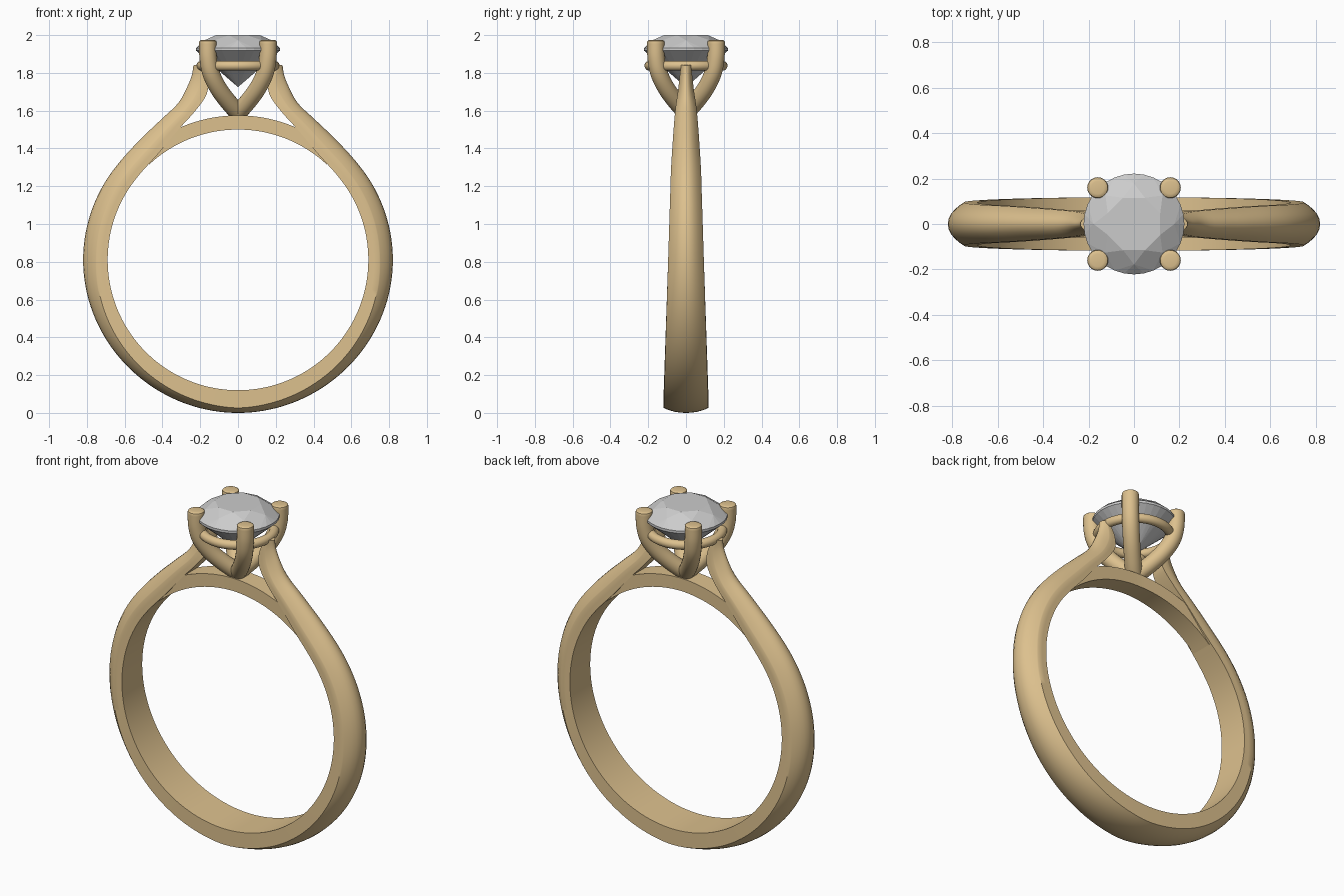
import bpy, bmesh, math
from mathutils import Vector

if "Cube" in bpy.data.objects:
    bpy.data.objects.remove(bpy.data.objects["Cube"])

gold = bpy.data.materials.new("gold")
gold.diffuse_color = (0.72, 0.53, 0.27, 1)
gold.use_nodes = True
gold.node_tree.nodes["Principled BSDF"].inputs["Base Color"].default_value = gold.diffuse_color
CZ, R_IN = 0.81, 0.69          # finger hole centre height and radius


def finish(name, bm, smooth=None, mat=None):
    bmesh.ops.recalc_face_normals(bm, faces=bm.faces)
    me = bpy.data.meshes.new(name)
    bm.to_mesh(me)
    bm.free()
    ob = bpy.data.objects.new(name, me)
    bpy.context.collection.objects.link(ob)
    if mat:
        me.materials.append(mat)
    if smooth:
        bpy.ops.object.select_all(action='DESELECT')
        ob.select_set(True)
        bpy.context.view_layer.objects.active = ob
        bpy.ops.object.shade_smooth_by_angle(angle=math.radians(smooth))
    return ob


def loft(name, rings, closed=False):
    bm = bmesh.new()
    vs = [[bm.verts.new(p) for p in ring] for ring in rings]
    n = len(vs[0])
    pairs = list(zip(vs, vs[1:])) + ([(vs[-1], vs[0])] if closed else [])
    for a, b in pairs:
        for i in range(n):
            j = (i + 1) % n
            bm.faces.new((a[i], a[j], b[j], b[i]))
    if not closed:
        bm.faces.new(vs[0])
        bm.faces.new(vs[-1])
    return finish(name, bm, 35, gold)


def spline(pts, steps):
    """Catmull-Rom through tuples of any length."""
    out = []
    for i in range(len(pts) - 1):
        p0, p1, p2, p3 = (pts[max(i - 1, 0)], pts[i], pts[i + 1],
                          pts[min(i + 2, len(pts) - 1)])
        for s in range(steps):
            t = s / steps
            out.append(tuple(
                0.5 * (2 * b + (c - a) * t + (2 * a - 5 * b + 4 * c - d) * t * t
                       + (3 * b - a - 3 * c + d) * t ** 3)
                for a, b, c, d in zip(p0, p1, p2, p3)))
    return out + [pts[-1]]


def section(ix, iz, ox, oz, w, e, n=12):
    """D section: flat inside, straight walls up to fraction e, domed outside."""
    prof = [(-w, 0), (-w * 0.5, 0), (0, 0), (w * 0.5, 0), (w, 0), (w, e * 0.5)]
    for k in range(n + 1):
        c = math.cos(math.pi * k / n)
        prof.append((w * c, e + (1 - e) * (1 - abs(c) ** 2.2)))
    prof.append((-w, e * 0.5))
    return [(ix + (ox - ix) * u, y, iz + (oz - iz) * u) for y, u in prof]


# Shank: round lower band flowing into the cathedral shoulders
half = []
for deg in range(0, 131, 10):
    a = math.radians(deg)
    s, c = math.sin(a), -math.cos(a)
    r_out = 0.81 + 0.01 * s ** 4
    z = CZ + R_IN * c
    e = 0.78 - 0.33 * min(deg / 90, 1)
    half.append((R_IN * s, z, r_out * s, CZ + r_out * c, 0.122 - 0.034 * z, e))
half += [(0.42, 1.375, 0.515, 1.45, 0.072, 0.45),
         (0.32, 1.495, 0.405, 1.555, 0.064, 0.45),
         (0.225, 1.60, 0.315, 1.642, 0.055, 0.45),
         (0.165, 1.69, 0.267, 1.73, 0.042, 0.45),
         (0.165, 1.77, 0.244, 1.79, 0.034, 0.45),
         (0.20, 1.845, 0.236, 1.84, 0.027, 0.45)]
mirrored = [(-p[0], p[1], -p[2], *p[3:]) for p in half[:0:-1]]
loft("shank", [section(*p) for p in spline(mirrored + half, 4)])

# Bridge: thin arc closing the finger hole under the head
rings = []
for k in range(41):
    a = math.radians(-43 + 86 * k / 40)
    w = 0.055 + 0.012 * abs(a)
    rings.append([(r * math.sin(a), y, CZ + r * math.cos(a))
                  for r, y in ((R_IN, -w), (R_IN, w), (0.765, w), (0.765, -w))])
loft("bridge", rings)

# Four prongs curving out from the bridge to the gem
path = spline([(0.0, 1.59), (0.05, 1.645), (0.105, 1.72), (0.143, 1.80),
               (0.158, 1.88), (0.16, 1.962)], 6)
for q, label in enumerate(("back_right", "back_left", "front_left", "front_right")):
    ang = math.radians(45 + 90 * q)
    out = Vector((math.cos(ang), math.sin(ang), 0))
    side = Vector((-out.y, out.x, 0))
    pts = [out * d * math.sqrt(2) + Vector((0, 0, z)) for d, z in path]
    rad = [0.046] * len(pts)
    for dz, r in ((0.007, 0.044), (0.011, 0.038), (0.013, 0.028)):   # soft tip
        pts.append(pts[len(path) - 1] + Vector((0, 0, dz)))
        rad.append(r)
    rings = []
    for i, p in enumerate(pts):
        t = (pts[min(i + 1, len(pts) - 1)] - pts[max(i - 1, 0)]).normalized()
        nrm = side.cross(t)
        rings.append([p + rad[i] * (math.cos(b) * nrm + math.sin(b) * side)
                      for b in (2 * math.pi * k / 24 for k in range(24))])
    loft("prong_" + label, rings)

# Seat ring under the gem
rings = []
for k in range(64):
    a = 2 * math.pi * k / 64
    ring = []
    for m in range(16):
        b = 2 * math.pi * m / 16
        r = 0.194 + 0.026 * math.cos(b)
        ring.append((r * math.cos(a), r * math.sin(a), 1.838 + 0.026 * math.sin(b)))
    rings.append(ring)
loft("seat_ring", rings, closed=True)

# Brilliant-cut gem: hull of table, crown, girdle, pavilion and culet points
bm = bmesh.new()


def circle_points(r, z, n, off=0.0):
    for k in range(n):
        a = 2 * math.pi * (k + off) / n
        bm.verts.new((r * math.cos(a), r * math.sin(a), z))


RT, RG, ZT, ZG = 0.125, 0.222, 2.0, 1.932
r_mid = 0.178
z_mid = ZT - (r_mid * math.cos(math.pi / 8) - RT) * (ZT - ZG) / (RG - RT)
circle_points(RT, ZT, 8, 0.5)
circle_points(r_mid, z_mid, 8)
circle_points(RG, ZG, 32)
circle_points(RG, 1.918, 32)
circle_points(0.055, 1.772, 8)
bm.verts.new((0, 0, 1.725))
bmesh.ops.convex_hull(bm, input=bm.verts)
bmesh.ops.dissolve_limit(bm, angle_limit=0.01, verts=bm.verts, edges=bm.edges)
finish("gem", bm)
